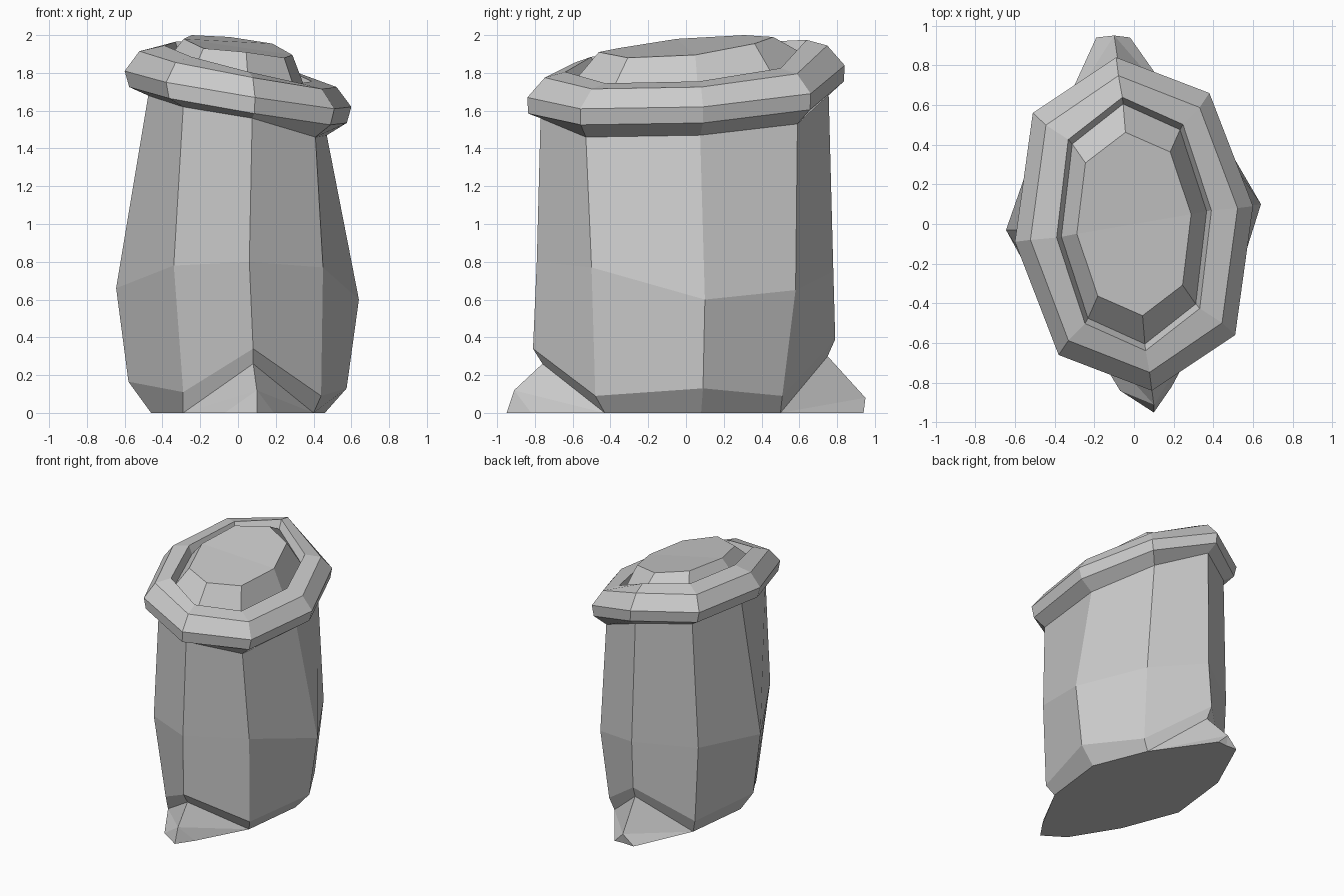
import bpy, bmesh

if "Cube" in bpy.data.objects:
    bpy.data.objects.remove(bpy.data.objects["Cube"])

# Corner order in every ring: front, front-right, right, back-right, back, back-left, left, front-left


def build(name, rings, extra=()):
    """Skin consecutive 8-sided rings; extra is a list of faces given as point tuples."""
    bm = bmesh.new()
    loops = [[bm.verts.new(p) for p in r] for r in rings]
    for a, b in zip(loops, loops[1:]):
        for i in range(8):
            j = (i + 1) % 8
            bm.faces.new((a[i], a[j], b[j], b[i]))
    for pts in extra:
        bm.faces.new([bm.verts.new(p) for p in pts])
    bmesh.ops.remove_doubles(bm, verts=bm.verts, dist=0.0005)
    bmesh.ops.recalc_face_normals(bm, faces=bm.faces)
    me = bpy.data.meshes.new(name)
    bm.to_mesh(me)
    bm.free()
    ob = bpy.data.objects.new(name, me)
    bpy.context.collection.objects.link(ob)
    return ob


# Sack body rings, from the ground up to the tilted mouth
base = [(.08, -.76, .26), (.40, -.43, 0), (.46, .08, 0), (.29, .50, 0),
        (-.07, .75, .30), (-.40, .48, 0), (-.46, -.04, 0), (-.29, -.48, 0)]
foot = [(.08, -.81, .34), (.44, -.48, .09), (.575, .09, .13), (.33, .51, .09),
        (-.08, .79, .39), (-.43, .50, .10), (-.58, -.03, .165), (-.29, -.51, .11)]
belly = [(.06, -.79, .80), (.45, -.50, .77), (.64, .10, .60), (.36, .58, .65),
         (-.06, .78, .75), (-.46, .50, .70), (-.645, -.03, .66), (-.34, -.59, .78)]
mouth = [(.075, -.77, 1.56), (.41, -.53, 1.46), (.47, .075, 1.47), (.30, .59, 1.53),
         (-.075, .755, 1.70), (-.42, .52, 1.70), (-.475, -.03, 1.68), (-.29, -.60, 1.62)]

# Pinched corner ears at front and back: side, tip, side, ridge
front_ear = [(-.07, -.84, 0), (.10, -.95, 0), (.19, -.82, 0), (.10, -.91, .12)]
back_ear = [(-.02, .94, 0), (-.10, .935, 0), (-.19, .94, 0), (-.10, .95, .08)]
faces = []
for (s1, tip, s2, ridge), n in ((front_ear, 0), (back_ear, 4)):
    before, notch, after = base[n - 1], base[n], base[n + 1]
    faces += [(before, s1, ridge), (before, ridge, notch),
              (notch, ridge, after), (ridge, s2, after),
              (s1, tip, ridge), (tip, s2, ridge)]
# Flat underside
faces.append(front_ear[:3] + base[1:4] + back_ear[:3] + base[5:8])
build("sack_body", [base, foot, belly, mouth], faces)

# Rolled rim: one outline scaled and lifted for each ring
half = [(.09, -.84), (.51, -.56), (.60, .09), (.38, .66)]
outline = half + [(-x, -y) for x, y in half]
rim_z = [1.67, 1.61, 1.62, 1.69, 1.84, 1.83, 1.81, 1.75]


def rim_ring(sx, sy, dz):
    return [(x * sx, y * sy, z + dz) for (x, y), z in zip(outline, rim_z)]


inner = rim_ring(.61, .72, .07)
build("rolled_rim", [mouth, rim_ring(.96, .995, -.085), rim_ring(1, 1, 0),
                     rim_ring(.87, .89, .105), rim_ring(.65, .76, .135), inner])

# Heaped contents
heap_z = [1.91, 1.88, 1.895, 1.955, 1.99, 2.0, 1.98, 1.93]
heap = [(x * .48, y * .55, z) for (x, y), z in zip(outline, heap_z)]
build("heaped_contents", [inner, heap], [heap[2:7], heap[6:] + heap[:3]])
